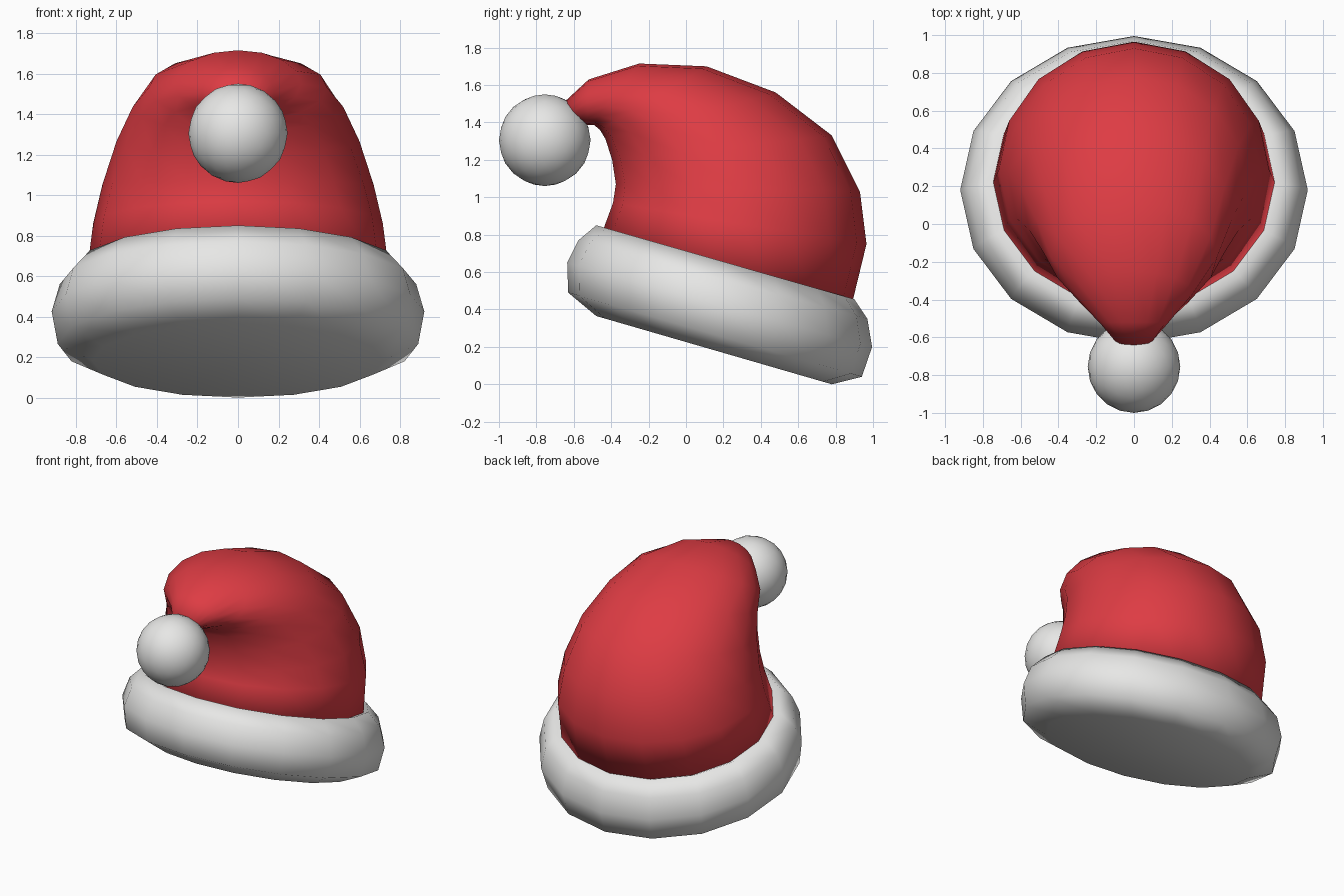
import bpy, bmesh, math
from mathutils import Vector

cube = bpy.data.objects.get("Cube")
if cube:
    bpy.data.objects.remove(cube, do_unlink=True)

SIDES = 16


def material(name, rgb):
    mat = bpy.data.materials.new(name)
    mat.use_nodes = True
    mat.diffuse_color = (*rgb, 1)
    mat.node_tree.nodes["Principled BSDF"].inputs["Base Color"].default_value = (*rgb, 1)
    return mat


def finish(name, bm, mat):
    bmesh.ops.recalc_face_normals(bm, faces=bm.faces)
    for face in bm.faces:
        face.smooth = True
    mesh = bpy.data.meshes.new(name)
    bm.to_mesh(mesh)
    bm.free()
    mesh.materials.append(mat)
    obj = bpy.data.objects.new(name, mesh)
    bpy.context.collection.objects.link(obj)
    return obj


def loft(name, rings, mat):
    """Skin elliptical rings given as (front point, back point, half width)."""
    bm = bmesh.new()
    loops = []
    for front, back, width in rings:
        front, back = Vector((0, *front)), Vector((0, *back))
        centre, half = (front + back) / 2, (back - front) / 2
        angles = [math.tau * i / SIDES for i in range(SIDES)]
        loops.append([bm.verts.new(centre + half * math.cos(a)
                                   + Vector((width * math.sin(a), 0, 0))) for a in angles])
    for low, high in zip(loops, loops[1:]):
        for i in range(SIDES):
            j = (i + 1) % SIDES
            bm.faces.new((low[i], low[j], high[j], high[i]))
    bm.faces.new(loops[0])
    bm.faces.new(loops[-1])
    return finish(name, bm, mat)


red = material("red felt", (0.73, 0.045, 0.057))
white = material("white fur", (0.8, 0.8, 0.79))

# Tilted fur band, closed underneath, with its lip rolling in to the felt
loft("fur_band", [
    ((-0.48, 0.365), (0.78, 0.0), 0.72),
    ((-0.63, 0.49), (0.94, 0.04), 0.89),
    ((-0.635, 0.65), (0.995, 0.20), 0.92),
    ((-0.575, 0.77), (0.97, 0.35), 0.88),
    ((-0.48, 0.85), (0.90, 0.455), 0.79),
    ((-0.38, 0.78), (0.82, 0.43), 0.68),
], white)

# Felt body, bending forward to a narrow tip
loft("felt_body", [
    ((-0.46, 0.78), (0.88, 0.40), 0.75),
    ((-0.39, 0.97), (0.965, 0.75), 0.715),
    ((-0.375, 1.07), (0.93, 1.03), 0.67),
    ((-0.395, 1.20), (0.78, 1.33), 0.60),
    ((-0.43, 1.31), (0.48, 1.56), 0.52),
    ((-0.46, 1.36), (0.11, 1.70), 0.44),
    ((-0.49, 1.385), (-0.25, 1.715), 0.31),
    ((-0.53, 1.385), (-0.52, 1.63), 0.18),
    ((-0.58, 1.40), (-0.65, 1.51), 0.10),
], red)

# Pompom at the tip
bm = bmesh.new()
bmesh.ops.create_icosphere(bm, subdivisions=3, radius=0.245)
pompom = finish("pompom", bm, white)
pompom.location = (0, -0.755, 1.305)
